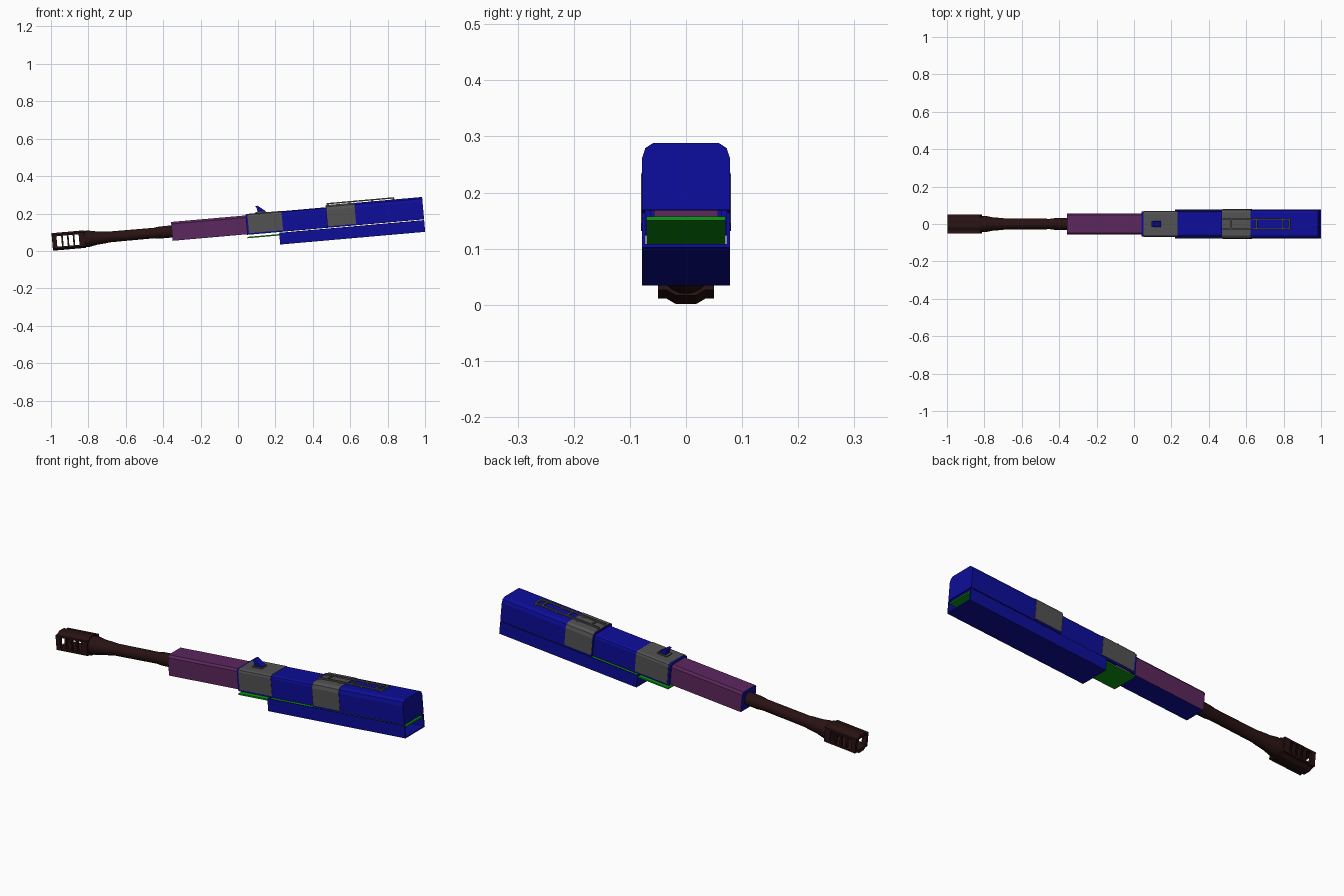
import bpy, bmesh, math
from mathutils import Matrix

if "Cube" in bpy.data.objects:
    bpy.data.objects.remove(bpy.data.objects["Cube"])

# Everything is built along a straight axis (s along x, t up), then pitched up
PLACE = Matrix.Translation((0, 0, 0.135)) @ Matrix.Rotation(-math.radians(5), 4, 'Y')


def material(name, rgb):
    m = bpy.data.materials.new(name)
    m.diffuse_color = (*rgb, 1)
    m.use_nodes = True
    m.node_tree.nodes["Principled BSDF"].inputs["Base Color"].default_value = m.diffuse_color
    return m


BLUE = material("blue", (0.004, 0.004, 0.32))
PURPLE = material("purple", (0.105, 0.02, 0.11))
GREY = material("grey", (0.085, 0.085, 0.085))
GREEN = material("green", (0.004, 0.30, 0.006))
BROWN = material("dark brown", (0.022, 0.006, 0.006))


def finish(name, bm, *mats, rule=None):
    bmesh.ops.recalc_face_normals(bm, faces=bm.faces[:])
    if rule:
        for f in bm.faces:
            f.material_index = rule(f)
    bm.transform(PLACE)
    me = bpy.data.meshes.new(name)
    bm.to_mesh(me)
    bm.free()
    for m in mats:
        me.materials.append(m)
    ob = bpy.data.objects.new(name, me)
    bpy.context.collection.objects.link(ob)
    return ob


def add_prism(bm, poly, s0, s1):
    """Extrude a (y, t) outline along the axis."""
    face = bm.faces.new([bm.verts.new((s0, y, t)) for y, t in poly])
    r = bmesh.ops.extrude_face_region(bm, geom=[face], use_keep_orig=True)
    verts = [v for v in r["geom"] if isinstance(v, bmesh.types.BMVert)]
    bmesh.ops.translate(bm, verts=verts, vec=(s1 - s0, 0, 0))


def rect(y0, y1, t0, t1):
    return [(y0, t0), (y1, t0), (y1, t1), (y0, t1)]


def prism(name, poly, s0, s1, *mats, rule=None):
    bm = bmesh.new()
    add_prism(bm, poly, s0, s1)
    return finish(name, bm, *mats, rule=rule)


def dome(w, bottom, top, c):
    """Open outline from right foot over a rounded top to the left foot."""
    right = [(w, bottom), (w, top - c), (w - 0.3 * c * 0.7, top - 0.35 * c), (w - 0.75 * c, top)]
    return right + [(-y, t) for y, t in reversed(right)]


def shell(w, bottom, top, c, thick):
    return dome(w, bottom, top, c) + dome(w - thick, bottom, top - thick, c)[::-1]


# Upper housing: hollow shells open underneath, closed at the rear
prism("rear_upper_housing", shell(0.078, -0.053, 0.067, 0.026, 0.005), 0.48, 0.99, BLUE)
prism("rear_end_plate", dome(0.078, -0.053, 0.067, 0.026), 0.988, 0.994, BLUE)
prism("housing_step", shell(0.078, -0.053, 0.067, 0.026, 0.012), 0.476, 0.482, BLUE)
prism("front_upper_housing", shell(0.068, -0.053, 0.057, 0.015, 0.005), 0.046, 0.48, BLUE)
prism("front_collar", shell(0.068, -0.053, 0.057, 0.015, 0.011), 0.045, 0.052, BLUE)

# Grey bands wrapped over the housing
prism("rear_band", shell(0.080, -0.045, 0.0685, 0.026, 0.004), 0.478, 0.63, GREY)
prism("front_band", shell(0.070, -0.045, 0.0585, 0.015, 0.004), 0.055, 0.238, GREY)

# Lower tray, open at the top and rear
w, b, top, k = 0.078, -0.12, -0.057, 0.006
prism("lower_tray", [(-w, top), (-w, b), (w, b), (w, top), (w - k, top),
                     (w - k, b + k), (-w + k, b + k), (-w + k, top)], 0.216, 0.994, BLUE)
prism("tray_front_wall", rect(-w + k, w - k, b + k, top), 0.216, 0.222, BLUE)

# Green plate between the housing and the tray
prism("inner_plate", rect(-0.07, 0.07, -0.0715, -0.064), 0.046, 0.99, GREEN)

# Fore grip: purple with blue underside and front end
prism("fore_grip",
      [(-0.057, -0.05), (0.057, -0.05), (0.057, 0.04), (0.048, 0.051),
       (-0.048, 0.051), (-0.057, 0.04)], -0.355, 0.06, PURPLE, BLUE,
      rule=lambda f: int(f.normal.z < -0.5 or f.normal.x < -0.5))

# Barrel: lathed profile (s, radius)
profile = [(-0.30, 0.033), (-0.42, 0.032), (-0.45, 0.028), (-0.69, 0.029),
           (-0.71, 0.032), (-0.76, 0.036), (-0.80, 0.044), (-0.85, 0.044)]
bm = bmesh.new()
N = 20
rings = [[bm.verts.new((s, r * math.cos(2 * math.pi * i / N), r * math.sin(2 * math.pi * i / N)))
          for i in range(N)] for s, r in profile]
for a, c in zip(rings, rings[1:]):
    for i in range(N):
        j = (i + 1) % N
        bm.faces.new((a[i], a[j], c[j], c[i]))
bm.faces.new(rings[0])
bm.faces.new(rings[-1])
barrel = finish("barrel", bm, BROWN)
bpy.context.view_layer.objects.active = barrel
barrel.select_set(True)
bpy.ops.object.shade_smooth_by_angle(angle=math.radians(30))
barrel.select_set(False)

# Muzzle brake: two ridged plates joined by posts that leave side slots
bm = bmesh.new()
for sign in (1, -1):
    add_prism(bm, [(y, sign * t) for y, t in (
        (-0.05, 0.028), (-0.05, 0.037), (-0.035, 0.037), (-0.018, 0.047),
        (0.018, 0.047), (0.035, 0.037), (0.05, 0.037), (0.05, 0.028))], -0.997, -0.82)
    posts = [(-0.997, -0.972)] + [(-0.947 + 0.031 * i, -0.938 + 0.031 * i) for i in range(3)]
    for s0, s1 in posts:
        add_prism(bm, rect(sign * 0.036, sign * 0.05, -0.029, 0.029), s0, s1)
add_prism(bm, rect(-0.05, 0.05, -0.029, 0.029), -0.853, -0.82)
finish("muzzle_brake", bm, BROWN)

# Front sight: small hooked fin on a grey base
bm = bmesh.new()
fin = [(0.112, 0.055), (0.108, 0.082), (0.102, 0.095), (0.112, 0.098), (0.150, 0.068), (0.155, 0.055)]
sides = [[bm.verts.new((s, y, t)) for s, t in fin] for y in (-0.016, 0.016)]
for side in sides:
    bm.faces.new(side)
for i in range(len(fin)):
    j = (i + 1) % len(fin)
    bm.faces.new((sides[0][i], sides[0][j], sides[1][j], sides[1][i]))
finish("front_sight", bm, BLUE)
prism("sight_base", rect(-0.021, 0.021, 0.055, 0.064), 0.10, 0.155, GREY)

# Top rail: two long bars with cross bars and feet
bm = bmesh.new()
for y in (-0.025, 0.025):
    add_prism(bm, rect(y - 0.004, y + 0.004, 0.072, 0.079), 0.482, 0.845)
    for s in (0.484, 0.60, 0.72, 0.835):
        add_prism(bm, rect(y - 0.004, y + 0.004, 0.064, 0.073), s, s + 0.01)
for s in (0.525, 0.66, 0.80, 0.837):
    add_prism(bm, rect(-0.022, 0.022, 0.072, 0.079), s, s + 0.008)
finish("top_rail", bm, GREY)
